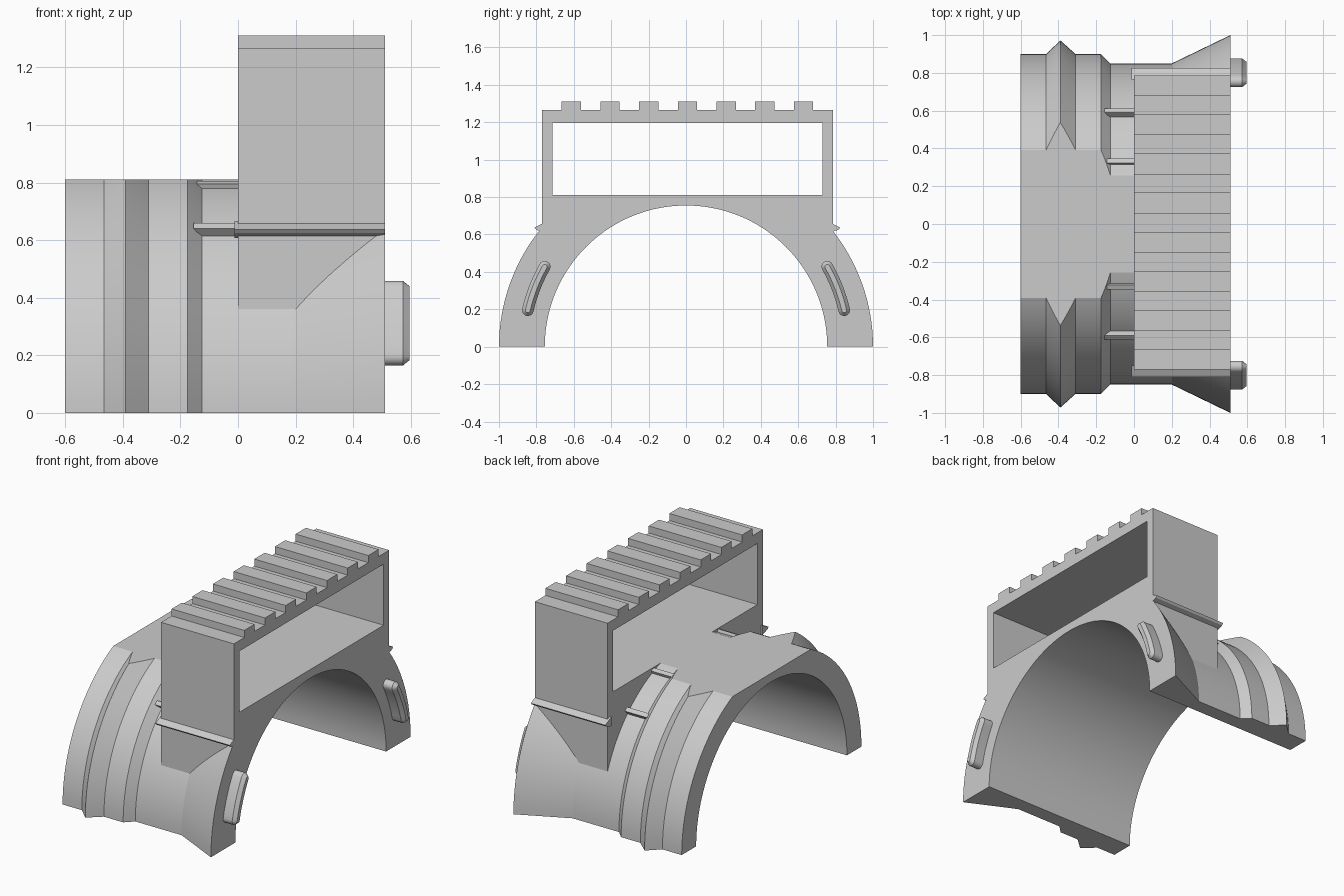
import bpy, bmesh
from math import sin, cos, pi, radians, sqrt, asin
from mathutils import Vector

cube = bpy.data.objects.get("Cube")
if cube:
    bpy.data.objects.remove(cube, do_unlink=True)

GREY = (0.6, 0.6, 0.6, 1)
mat = bpy.data.materials.new("plain grey")
mat.use_nodes = True
mat.diffuse_color = GREY
mat.node_tree.nodes["Principled BSDF"].inputs["Base Color"].default_value = GREY

BORE, FLAT, END = 0.755, 0.81, 0.51


def loft(name, loops, clip_z=None, smooth=None):
    """Skin a row of matching closed loops and cap both ends."""
    bm = bmesh.new()
    rows = [[bm.verts.new(p) for p in loop] for loop in loops]
    n = len(rows[0])
    for a, b in zip(rows, rows[1:]):
        for i in range(n):
            j = (i + 1) % n
            bm.faces.new((a[i], a[j], b[j], b[i]))
    bm.faces.new(rows[0])
    bm.faces.new(rows[-1])
    if clip_z is not None:
        cut = bmesh.ops.bisect_plane(bm, geom=bm.verts[:] + bm.edges[:] + bm.faces[:],
                                     plane_co=(0, 0, clip_z), plane_no=(0, 0, 1),
                                     clear_outer=True)
        edges = [e for e in cut["geom_cut"] if isinstance(e, bmesh.types.BMEdge)]
        bmesh.ops.holes_fill(bm, edges=edges, sides=0)
    bmesh.ops.recalc_face_normals(bm, faces=bm.faces[:])
    mesh = bpy.data.meshes.new(name)
    bm.to_mesh(mesh)
    bm.free()
    mesh.materials.append(mat)
    ob = bpy.data.objects.new(name, mesh)
    bpy.context.collection.objects.link(ob)
    if smooth:
        bpy.ops.object.select_all(action='DESELECT')
        ob.select_set(True)
        bpy.context.view_layer.objects.active = ob
        bpy.ops.object.shade_smooth_by_angle(angle=radians(smooth))
    return ob


def prism_x(name, outline, x0, x1):
    return loft(name, [[(x, y, z) for y, z in outline] for x in (x0, x1)])


# Half-pipe saddle: profile (x, radius) swung over the x axis, flat on top
profile = [(-0.6, BORE), (-0.6, 0.9), (-0.465, 0.9), (-0.39, 0.972), (-0.31, 0.9),
           (-0.175, 0.9), (-0.125, 0.85), (0.2, 0.85), (END, 1.0), (END, BORE)]
STEPS = 72
loft("saddle", [[(x, r * cos(pi * i / STEPS), r * sin(pi * i / STEPS)) for x, r in profile]
                for i in range(STEPS + 1)], clip_z=FLAT, smooth=18)

# Box frame with toothed top; its underside follows an arc hidden in the saddle
LEFT, RIGHT, TOP, TOOTH = -0.77, 0.785, 1.265, 1.31
outline = [(LEFT, 0.3), (LEFT, TOP)]
for k in range(7):
    y = -0.665 + 0.207 * k
    outline += [(y, TOP), (y, TOOTH), (y + 0.103, TOOTH), (y + 0.103, TOP)]
outline += [(RIGHT, TOP), (RIGHT, 0.3)]
ARC = BORE + 0.002
a0 = asin(0.3 / ARC)
outline += [(ARC * cos(a), ARC * sin(a)) for a in
            [a0 + (pi - 2 * a0) * i / 48 for i in range(49)]]
frame = prism_x("box_frame", outline, 0, END)

# Rectangular window through the frame
cutter = prism_x("window_cutter", [(-0.715, FLAT), (-0.715, 1.197),
                                   (0.73, 1.197), (0.73, FLAT)], -0.2, 0.8)
cutter.hide_render = True
cutter.hide_set(True)
cut = frame.modifiers.new("window", 'BOOLEAN')
cut.operation = 'DIFFERENCE'
cut.solver = 'EXACT'
cut.object = cutter

for side, wall, label in ((1, RIGHT, "left"), (-1, LEFT, "right")):
    # Pointed ledge along the foot of each box wall
    prism_x(label + "_ledge", [(wall - side * 0.02, 0.667), (wall + side * 0.04, 0.637),
                               (wall + side * 0.03, 0.625), (wall - side * 0.02, 0.608)],
            -0.012, END)

    # Thin ribs bridging the groove between shoulder and box
    for name, ang, top, x0 in (("lower", 47.3, 0.885, -0.155), ("upper", 67.3, 0.868, -0.15)):
        out = Vector((0, side * cos(radians(ang)), sin(radians(ang))))
        across = Vector((0, -out.z, out.y)) * 0.014
        shape = [(x0, top), (0.01, top), (0.01, 0.83), (-0.115, 0.83)]
        loft(label + "_" + name + "_rib",
             [[Vector((x, 0, 0)) + out * r + across * s for x, r in shape] for s in (-1, 1)])

    # Curved rounded key standing out of the end face
    def key_loop(x, half):
        r, lo, hi = 0.868, radians(13), radians(29.5)
        pts = [(r + half, lo + (hi - lo) * i / 8, 0) for i in range(9)]
        pts += [(r + half * cos(t), hi, half * sin(t)) for t in [pi * i / 8 for i in range(1, 8)]]
        pts += [(r - half, hi - (hi - lo) * i / 8, 0) for i in range(9)]
        pts += [(r - half * cos(t), lo, -half * sin(t)) for t in [pi * i / 8 for i in range(1, 8)]]
        return [(x, side * (q * cos(a) - d * sin(a)), q * sin(a) + d * cos(a)) for q, a, d in pts]

    loft(label + "_key", [key_loop(END - 0.02, 0.031), key_loop(0.573, 0.031),
                          key_loop(0.595, 0.013)], smooth=30)
